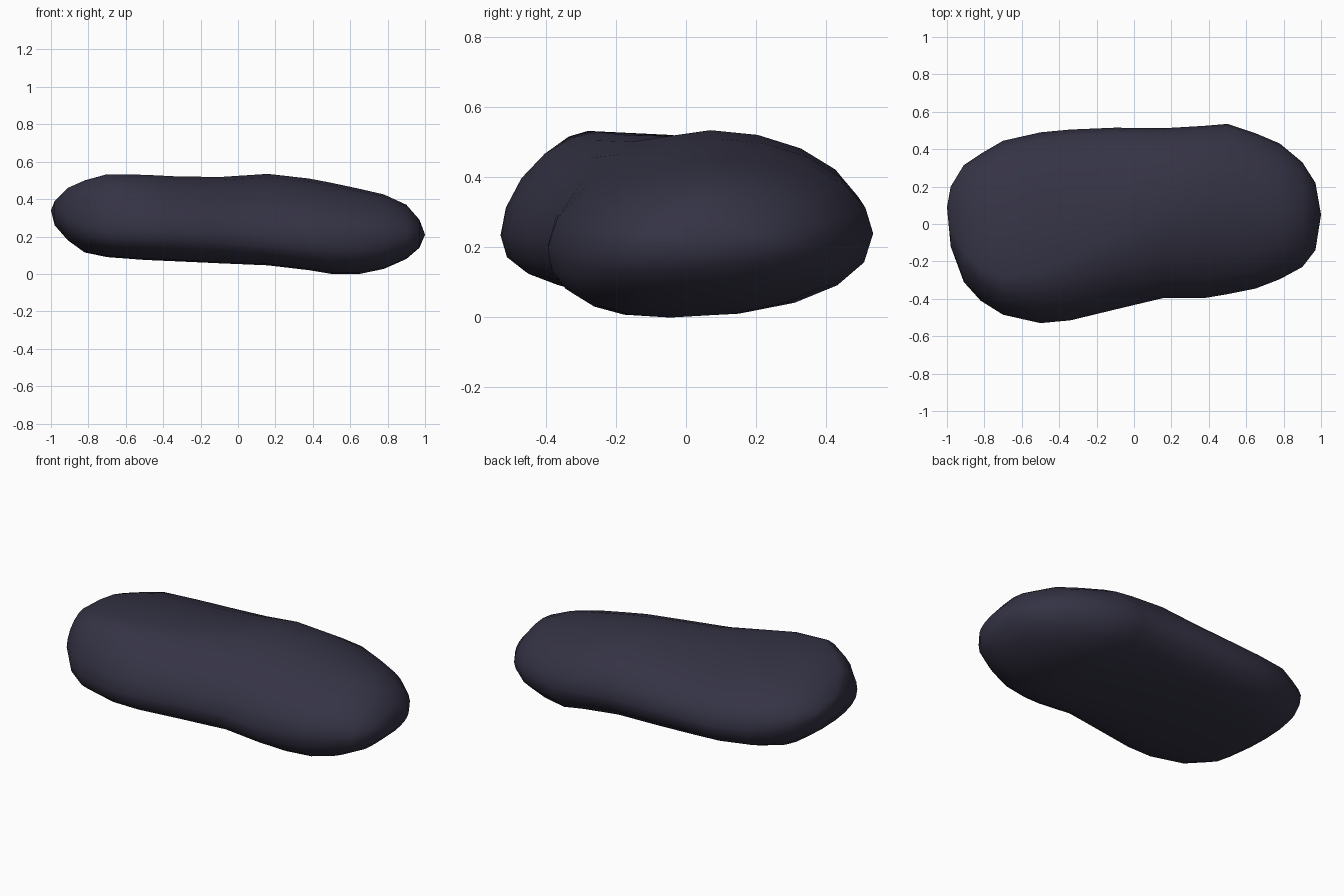
import bpy, bmesh, math

SEG = 20   # points round each cross-section
# Cross-sections along x: x, y min, y max, z min, z max, y of crest, y of keel, z of front edge, z of back edge
stations = [
    (-0.98, -0.12, 0.20, 0.26, 0.39, -0.02, 0.06, 0.33, 0.33),
    (-0.91, -0.31, 0.315, 0.18, 0.46, -0.15, 0.02, 0.29, 0.32),
    (-0.82, -0.41, 0.375, 0.115, 0.50, -0.23, -0.02, 0.26, 0.30),
    (-0.70, -0.485, 0.445, 0.09, 0.533, -0.28, -0.05, 0.24, 0.285),
    (-0.50, -0.53, 0.49, 0.075, 0.53, -0.25, -0.07, 0.235, 0.27),
    (-0.34, -0.515, 0.505, 0.068, 0.522, -0.18, -0.09, 0.23, 0.27),
    (-0.10, -0.457, 0.515, 0.057, 0.518, -0.05, -0.10, 0.225, 0.27),
    (0.16, -0.395, 0.512, 0.046, 0.535, 0.07, -0.09, 0.21, 0.265),
    (0.38, -0.395, 0.525, 0.02, 0.51, 0.10, -0.07, 0.20, 0.25),
    (0.50, -0.375, 0.535, 0.0, 0.487, 0.10, -0.05, 0.20, 0.24),
    (0.65, -0.345, 0.485, 0.0, 0.455, 0.09, -0.04, 0.20, 0.23),
    (0.78, -0.295, 0.43, 0.027, 0.425, 0.08, -0.02, 0.20, 0.22),
    (0.90, -0.23, 0.33, 0.08, 0.37, 0.06, 0.00, 0.20, 0.21),
    (0.97, -0.14, 0.22, 0.14, 0.29, 0.05, 0.02, 0.21, 0.21),
]


def section(bm, x, y0, y1, z0, z1, crest, keel, zf, zb):
    """Ring of four quarter curves between keel, back edge, crest and front edge."""
    ring = []
    for i in range(SEG):
        a = 2 * math.pi * i / SEG
        c, s = math.cos(a), math.sin(a)
        back, top = c >= 0, s >= 0
        # fuller underside, more sloping shoulders
        if top:
            n = 2.0 - 0.15 * x if back else 1.78
        else:
            n = 2.3 - 0.2 * x if back else 2.5
        c, s = (math.copysign(abs(v) ** (2 / n), v) for v in (c, s))
        mid_y = crest if top else keel
        mid_z = zb if back else zf
        y = mid_y + c * ((y1 - mid_y) if back else (mid_y - y0))
        z = mid_z + s * ((z1 - mid_z) if top else (mid_z - z0))
        ring.append(bm.verts.new((x, y, z)))
    return ring


# Boulder: sections skinned into one lumpy body, closed at each end
bm = bmesh.new()
rings = [section(bm, *st) for st in stations]
for a, b in zip(rings, rings[1:]):
    for i in range(SEG):
        j = (i + 1) % SEG
        bm.faces.new((a[i], a[j], b[j], b[i]))
for ring, tip in ((rings[0], (-1.0, 0.09, 0.34)), (rings[-1], (1.0, 0.05, 0.21))):
    v = bm.verts.new(tip)
    for i in range(SEG):
        bm.faces.new((ring[i], ring[(i + 1) % SEG], v))
bmesh.ops.recalc_face_normals(bm, faces=bm.faces)
for f in bm.faces:
    f.smooth = True

mesh = bpy.data.meshes.new("boulder")
bm.to_mesh(mesh)
bm.free()
boulder = bpy.data.objects.new("boulder", mesh)
bpy.context.collection.objects.link(boulder)

stone = bpy.data.materials.new("dark slate")
stone.diffuse_color = (0.035, 0.033, 0.059, 1)
mesh.materials.append(stone)
